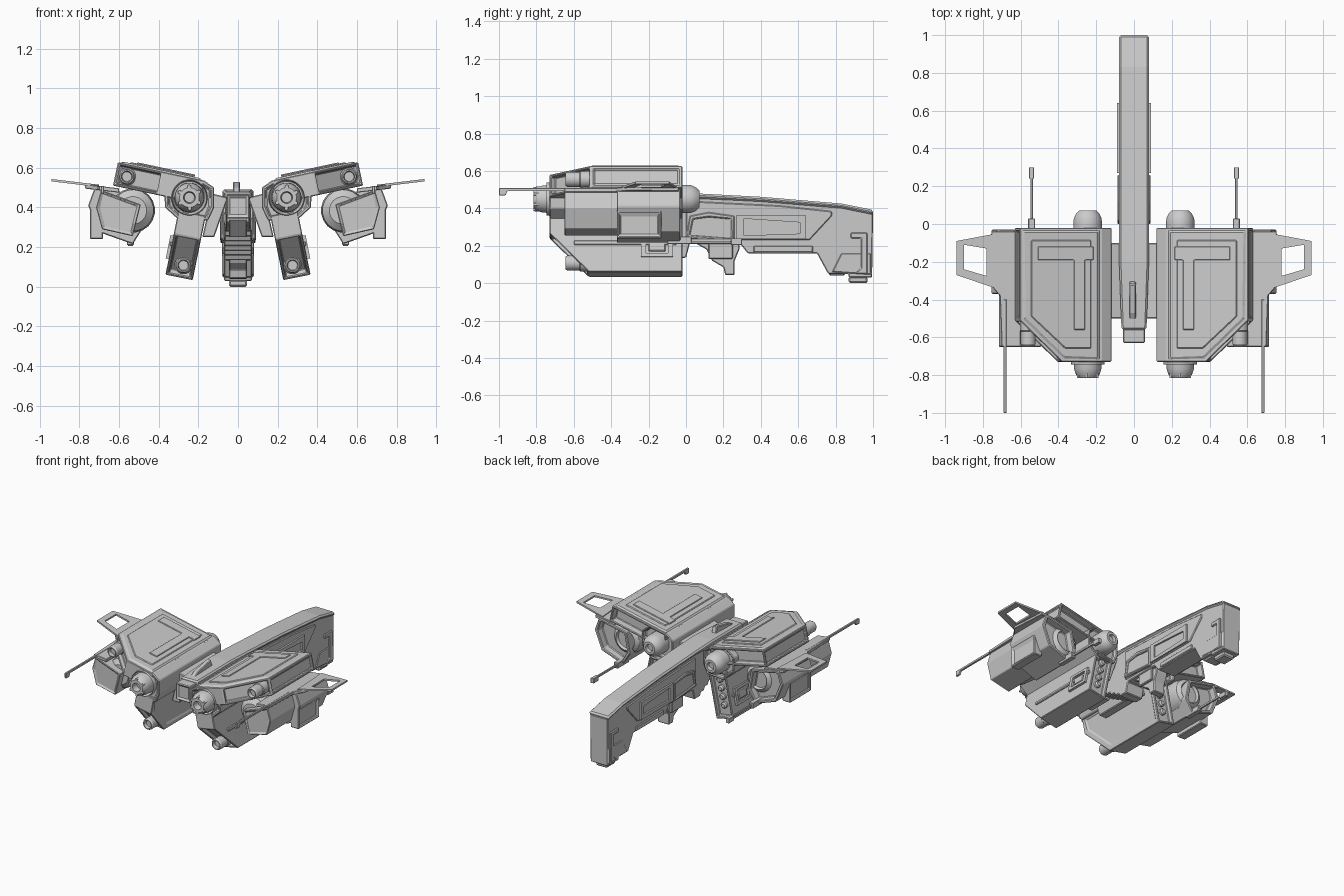
import bpy, bmesh, math
from mathutils import Vector as V

if "Cube" in bpy.data.objects:
    bpy.data.objects.remove(bpy.data.objects["Cube"])


def finish(name, bm, mirror, bevel=0.0):
    bmesh.ops.recalc_face_normals(bm, faces=bm.faces)
    me = bpy.data.meshes.new(name)
    bm.to_mesh(me)
    bm.free()
    ob = bpy.data.objects.new(name, me)
    bpy.context.collection.objects.link(ob)
    if bevel:
        b = ob.modifiers.new("bevel", 'BEVEL')
        b.width, b.segments, b.limit_method = bevel, 1, 'ANGLE'
        b.angle_limit = math.radians(35)
    if mirror:
        m = ob.modifiers.new("mirror", 'MIRROR')
        m.use_mirror_merge = False
    return ob


def prism(name, pts, w0, w1, fn, mirror=True, bevel=0.005, insets=()):
    """Extrude outline pts (u, v) from w0 to w1; fn maps (u, v, w) to space."""
    bm = bmesh.new()
    lo = [bm.verts.new(fn(u, v, w0)) for u, v in pts]
    hi = [bm.verts.new(fn(u, v, w1)) for u, v in pts]
    n = len(pts)
    bm.faces.new(lo)
    bm.faces.new(hi)
    for i in range(n):
        j = (i + 1) % n
        bm.faces.new((lo[i], lo[j], hi[j], hi[i]))
    bmesh.ops.recalc_face_normals(bm, faces=bm.faces)
    bm.normal_update()
    for d, thick, depth in insets:
        d = (fn(*d) - fn(0, 0, 0)).normalized()
        f = [max(bm.faces, key=lambda q: q.normal.dot(d) + 0.01 * q.calc_area())]
        bmesh.ops.inset_individual(bm, faces=f, thickness=thick, depth=0)
        bmesh.ops.inset_individual(bm, faces=f, thickness=0.004, depth=depth)
        bm.normal_update()
    return finish(name, bm, mirror, bevel)


def frame(name, outer, inner, w0, w1, fn):
    """Flat four-sided frame with an open middle."""
    bm = bmesh.new()
    ring = [[bm.verts.new(fn(u, v, w)) for u, v in p]
            for p, w in ((outer, w0), (inner, w0), (inner, w1), (outer, w1))]
    for k in range(4):
        a, b = ring[k], ring[(k + 1) % 4]
        for i in range(4):
            j = (i + 1) % 4
            bm.faces.new((a[i], a[j], b[j], b[i]))
    return finish(name, bm, True)


def rect(u0, v0, u1, v1):
    return [(u0, v0), (u1, v0), (u1, v1), (u0, v1)]


def lathe(name, cx, cz, prof, n=24, mirror=True, angle=30):
    """Turn a (y, radius) profile around an axis parallel to y."""
    bm = bmesh.new()
    rings = []
    for y, r in prof:
        rings.append([bm.verts.new((cx + r * math.cos(2 * math.pi * (i + .5) / n), y,
                                    cz + r * math.sin(2 * math.pi * (i + .5) / n))) for i in range(n)])
    for a, b in zip(rings, rings[1:]):
        for i in range(n):
            j = (i + 1) % n
            bm.faces.new((a[i], a[j], b[j], b[i]))
    bm.faces.new(rings[0])
    bm.faces.new(rings[-1])
    ob = finish(name, bm, mirror)
    bpy.ops.object.select_all(action='DESELECT')
    ob.select_set(True)
    bpy.context.view_layer.objects.active = ob
    bpy.ops.object.shade_smooth_by_angle(angle=math.radians(angle))
    return ob


# coordinate maps
def side(u, v, w): return V((w, u, v))                                    # y, z outline
def nose_side(u, v, w): return V((w * (1 + min(0, u + .2) * .45), u, v))  # tapering to the front
def cross(u, v, w): return V((u, w, v))                                   # x, z outline
def top(u, v, w): return V((u, v, w))
def wing(u, v, w): return V((.17 + .978 * u - .208 * w, v, .535 + .208 * u + .978 * w))
def arm(u, v, w): return V((.231 + .2 * u + .98 * w, v, .371 - .98 * u + .2 * w))
def fin(u, v, w): return V((u, v, .512 + .12 * (u - .73) + w))


# ---- central body: spine, stepped belly, tail ----
steps = []
for i in range(6):
    y, z = -.30 + i * .045, .28 - i * .024
    steps += [(y, z), (y + .012, z - .024)]
body = [(1, .375), (.83, .41), (.4, .445), (0, .465), (-.2, .47), (-.56, .46), (-.56, .33), (-.45, .28)]
body += steps + [(.0, .136), (.02, .21), (.29, .21), (.33, .16), (.70, .16), (.76, .05),
                 (.87, .05), (.87, .03), (.995, .03)]
prism("central_body", body, -.07, .07, nose_side, False)
prism("spine_cap", [(1, .365), (1, .392), (.83, .426), (.4, .462), (0, .483), (-.2, .49), (-.56, .478),
                    (-.56, .44), (-.2, .45), (0, .455), (.4, .435), (.83, .4)], -.079, .079, nose_side, False, .01)
prism("nose_block", rect(-.058, .345, .058, .465), -.63, -.54, cross, False, .012, [((0, 0, -1), .015, -.01)])
prism("nose_lower_jaw", [(-.57, .34), (-.48, .25), (-.3, .25), (-.3, .34)], -.045, .045, side, False)
prism("spine_ridge", [(-.52, .47), (-.47, .50), (-.32, .53), (-.30, .47)], -.025, .01, side, False)
prism("side_panel", [(0, .23), (0, .44), (.5, .415), (.78, .385), (.78, .36), (.66, .23)], .06, .078, side)
frame("side_window_frame", rect(.27, .235, .64, .365), [(.31, .255), (.61, .265), (.61, .325), (.31, .345)],
      .07, .09, side)
prism("side_breech", [(.0, .24), (.02, .36), (.12, .38), (.26, .36), (.26, .22)], .06, .088, side,
      insets=[((0, 0, 1), .025, -.015)])
prism("belly_rail", rect(.36, .165, .68, .2), .06, .078, side)
prism("tail_plate", [(.88, .27), (.88, .24), (.935, .24), (.935, .08), (.9, .05), (.97, .05), (.97, .27)],
      .06, .08, side)
prism("tail_block", [(.78, .06), (.99, .045), (.99, .16), (.83, .16)], .06, .075, side)
prism("tail_foot", rect(.87, 0, .97, .035), -.045, .045, side, False, .008)
prism("tail_heel", rect(.765, .04, .85, .07), -.05, .05, side, False, .008)
prism("grip", [(.02, .23), (.11, .18), (.14, .12), (.2, .085), (.21, .043), (.26, .043), (.26, .12),
               (.285, .18), (.285, .23)], -.045, .045, side, False)
prism("grip_side", rect(.12, .13, .25, .22), .04, .062, side)

# ---- engine pods either side ----
prism("pod_connector", [(.05, .45), (.13, .47), (.18, .25), (.12, .25)], -.5, -.1, cross)
prism("pod_hull", [(.12, .50), (.12, .40), (.15, .335), (.285, .325), (.368, .40), (.372, .51), (.31, .562),
                   (.17, .535)], -.73, -.02, cross,
      insets=[((0, 0, -1), .02, -.015), ((0, 0, 1), .015, -.03)])
lathe("engine", .245, .45, [(-.77, .025), (-.815, .03), (-.815, .05), (-.795, .064), (-.765, .073), (-.70, .076),
                            (-.62, .076), (0, .076), (.03, .074), (.055, .062), (.072, .045), (.072, .028),
                            (.05, .024)], 28)
lathe("engine_collar", .245, .45, [(-.70, .07), (-.745, .088), (-.72, .092), (-.6, .092)], 28)
for k in range(6):
    a = k * math.pi / 3 + .5
    lathe("engine_bolt", .245 + .055 * math.cos(a), .45 + .055 * math.sin(a), [(-.815, .010), (-.78, .012)], 6)

# ---- upper wings ----
prism("upper_wing", [(0, -.73), (.215, -.73), (.445, -.51), (.445, -.02), (0, -.02)], -.12, 0, wing,
      insets=[((0, 0, 1), .025, .008), ((.69, -.72, 0), .018, -.03), ((0, 1, 0), .02, -.05),
              ((1, 0, 0), .025, -.01)])
prism("wing_top_plate", [(.06, -.66), (.2, -.66), (.385, -.49), (.385, -.085), (.06, -.085)], 0, .014, wing)
prism("wing_top_rib", [(.05, -.12), (.35, -.12), (.35, -.19), (.155, -.19), (.155, -.56), (.095, -.56),
                       (.095, -.19), (.05, -.19)], .01, .02, wing, bevel=.003)
cannon = [(-.62, .024), (-.645, .028), (-.645, .034), (-.635, .04), (-.57, .04), (-.565, .045), (-.45, .045)]
lathe("upper_cannon", .56, .555, cannon)

# ---- lower arms ----
prism("lower_arm", [(0, -.73), (.12, -.73), (.33, -.52), (.33, -.02), (0, -.02)], -.07, .07, arm,
      insets=[((.69, -.72, 0), .022, -.03), ((0, 1, 0), .02, -.03), ((0, 0, -1), .04, -.008)])
lathe("lower_cannon", .275, .108, cannon)
prism("arm_rail", rect(.16, -.60, .185, -.05), .06, .08, arm)
frame("arm_hatch_frame", rect(.13, -.24, .25, -.07), rect(.15, -.215, .23, -.095), .065, .085, arm)
prism("arm_hatch", rect(.16, -.2, .22, -.11), .065, .08, arm)
for k in range(4):
    p = arm(.06 + k * .06, 0, 0)
    lathe("arm_rear_stud", p.x, p.z, [(-.06, .022), (-.035, .022), (-.025, .014)], 12)

# ---- outer weapon pods ----
lathe("outer_tank", .53, .385, [(-.60, .07), (-.57, .105), (-.5, .112), (-.12, .112), (-.08, .1), (-.06, .075),
                                (-.1, .06)], 20)
prism("outer_pod_front", [(.49, .415), (.69, .488), (.715, .40), (.685, .29), (.53, .255)], -.65, -.36, cross,
      insets=[((0, 0, -1), .012, -.008)])
prism("outer_pod_rear", [(.50, .46), (.72, .505), (.755, .41), (.70, .275), (.53, .215), (.47, .31)],
      -.37, -.03, cross, insets=[((0, 0, 1), .025, -.05)])
prism("outer_pod_cheek", [(-.37, .39), (-.13, .39), (-.13, .24), (-.37, .24)], .68, .745, side,
      insets=[((0, 0, 1), .02, -.012)])
prism("outer_pod_top", [(.6, -.04), (.755, -.04), (.77, -.31), (.71, -.38), (.70, -.65), (.6, -.65)],
      -.022, 0, fin, bevel=.003)
frame("outer_fin", [(.70, -.045), (.94, -.09), (.94, -.27), (.72, -.345)],
      [(.78, -.13), (.90, -.11), (.90, -.24), (.78, -.275)], -.006, .006, fin)

# ---- antenna rods ----
prism("front_rod", [(-1, .47), (-1, .508), (-.4, .508), (-.4, .492), (-.955, .492), (-.965, .47)],
      .675, .69, side, bevel=.002)
prism("rear_rod", rect(-.1, .222, .3, .238), .535, .547, side, bevel=.002)
prism("rear_rod_tip", rect(.24, .205, .3, .24), .53, .555, side, bevel=.002)
prism("rear_rod_mount", rect(-.1, .21, .03, .25), .525, .56, side, bevel=.003)
